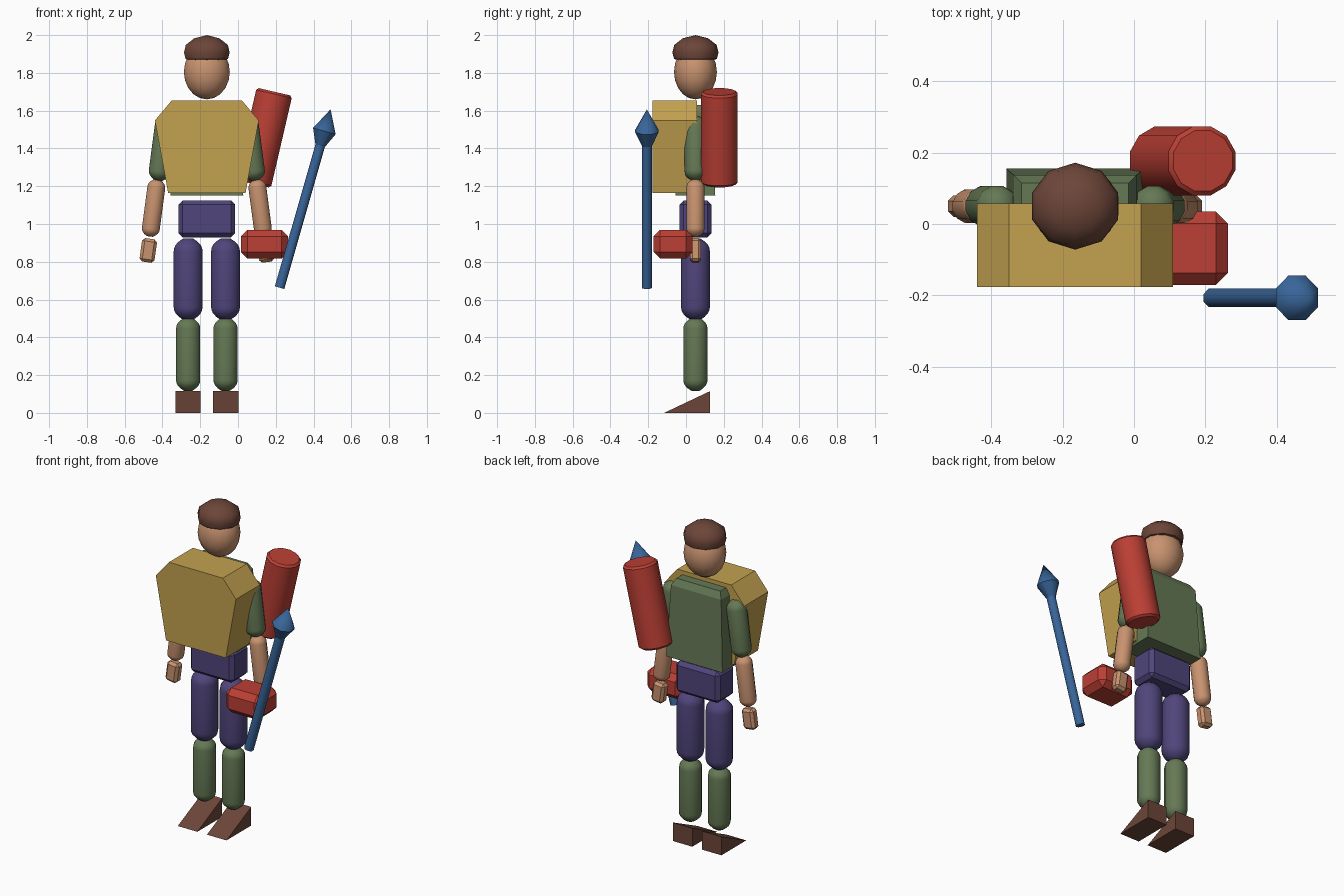
import bpy, bmesh, math
from mathutils import Matrix, Vector

if "Cube" in bpy.data.objects:
    bpy.data.objects.remove(bpy.data.objects["Cube"])

CX, CY = -0.165, 0.05   # centre line of the figure


def mat(name, rgb):
    m = bpy.data.materials.new(name)
    m.diffuse_color = (*rgb, 1)
    m.use_nodes = True
    m.node_tree.nodes["Principled BSDF"].inputs["Base Color"].default_value = m.diffuse_color
    return m


YELLOW = mat("yellow", (0.55, 0.36, 0.08))
GREEN = mat("green", (0.13, 0.19, 0.09))
PURPLE = mat("purple", (0.08, 0.06, 0.20))
SKIN = mat("skin", (0.58, 0.29, 0.16))
BROWN = mat("brown", (0.15, 0.06, 0.04))
RED = mat("red", (0.50, 0.05, 0.035))
BLUE = mat("blue", (0.04, 0.13, 0.32))


def finish(bm, name, m, smooth=None):
    bmesh.ops.recalc_face_normals(bm, faces=bm.faces)
    me = bpy.data.meshes.new(name)
    bm.to_mesh(me)
    bm.free()
    ob = bpy.data.objects.new(name, me)
    bpy.context.collection.objects.link(ob)
    me.materials.append(m)
    if smooth:
        bpy.ops.object.select_all(action='DESELECT')
        ob.select_set(True)
        bpy.context.view_layer.objects.active = ob
        bpy.ops.object.shade_smooth_by_angle(angle=math.radians(smooth))
    return ob


def loft(name, rings, m, smooth=None):
    """Skin a stack of equal-length point loops and cap both ends."""
    bm = bmesh.new()
    vs = [[bm.verts.new(p) for p in r] for r in rings]
    n = len(vs[0])
    for a, b in zip(vs, vs[1:]):
        for i in range(n):
            j = (i + 1) % n
            bm.faces.new((a[i], a[j], b[j], b[i]))
    bm.faces.new(vs[0])
    bm.faces.new(vs[-1])
    bmesh.ops.remove_doubles(bm, verts=bm.verts, dist=1e-5)
    return finish(bm, name, m, smooth)


def lathe(name, a, b, profile, m, n=12, sy=1.0, smooth=50):
    """Revolve (radius, distance from a) pairs around the line a-b."""
    a, b = Vector(a), Vector(b)
    w = (b - a).normalized()
    v = Vector((0, 1, 0))
    u = v.cross(w)
    rings = []
    for r, d in profile:
        rings.append([a + w * d + u * (r * math.cos(t)) + v * (r * sy * math.sin(t))
                      for t in (2 * math.pi * (i + 0.5) / n for i in range(n))])
    return loft(name, rings, m, smooth)


def pill(name, a, b, r, m, cap=0.85):
    """Round-ended limb reaching exactly from a to b."""
    L = (Vector(b) - Vector(a)).length
    arc = [(r * math.sin(t), cap * r * (1 - math.cos(t)))
           for t in (math.radians(k) for k in (20, 40, 60, 75, 90))]
    arc[0] = (arc[0][0], 0)
    lathe(name, a, b, arc + [(q, L - d) for q, d in reversed(arc)], m)


def box(name, c, size, bevel, m, tilt=0):
    bm = bmesh.new()
    bmesh.ops.create_cube(bm, size=1)
    bmesh.ops.scale(bm, vec=size, verts=bm.verts)
    bmesh.ops.bevel(bm, geom=bm.edges[:], offset=bevel, segments=1, affect='EDGES')
    bm.transform(Matrix.Translation(c) @ Matrix.Rotation(tilt, 4, 'Y'))
    finish(bm, name, m)


def rect(hx, hy, z):
    return [(CX + sx * hx, CY + sy * hy, z)
            for sx, sy in ((-1, -1), (1, -1), (1, 1), (-1, 1))]


# Head and hair cap
head = [(0.145 * math.sin(t) * 0.86, 0.145 * (1 - math.cos(t)))
        for t in (math.pi * i / 10 for i in range(11))]
lathe("head", (CX, CY, 1.66), (CX, CY, 1.95), head, SKIN, n=14, sy=0.91, smooth=60)
lathe("hair", (CX, CY, 1.868), (CX, CY, 2.0),
      [(0.1, 0), (0.118, 0.006), (0.127, 0.04), (0.117, 0.08), (0.07, 0.115), (0, 0.132)],
      BROWN, n=10, sy=0.96, smooth=50)

# Tapered torso and hips
loft("torso", [rect(0.193, 0.105, 1.15), rect(0.172, 0.087, 1.59), rect(0.15, 0.065, 1.63)], GREEN)
box("hips", (CX, CY, 1.027), (0.30, 0.17, 0.195), 0.022, PURPLE)

# Chest plate: six-sided outline pushed from front to back
outline = [(-0.205, 1.165), (0.205, 1.165), (0.275, 1.548), (0.185, 1.655), (-0.185, 1.655), (-0.275, 1.548)]
loft("chest_plate", [[(CX + x, y, z) for x, z in outline] for y in (-0.177, 0.057)], YELLOW)

# Limbs, one pass for each side
for s, side in ((-1, "left"), (1, "right")):
    def P(off, z):
        return (CX + s * off, CY, z)
    pill(side + "_thigh", P(0.099, 0.493), P(0.099, 0.923), 0.079, PURPLE)
    pill(side + "_shin", P(0.099, 0.117), P(0.099, 0.503), 0.066, GREEN)
    pill(side + "_upper_arm", P(0.257, 1.23), P(0.212, 1.57), 0.059, GREEN)
    pill(side + "_forearm", P(0.302, 0.934), P(0.262, 1.235), 0.049, SKIN)
    box(side + "_hand", P(0.310, 0.86), (0.08, 0.06, 0.125), 0.015, SKIN, tilt=-s * math.radians(8))
    x = CX + s * 0.1
    wedge = [(-0.116, 0), (0.127, 0), (0.127, 0.115)]
    loft(side + "_foot", [[(x + d, y, z) for y, z in wedge] for d in (-0.067, 0.067)], BROWN)

# Tilted quiver behind the shoulder
lathe("quiver", (0.08, 0.177, 1.213), (0.193, 0.177, 1.7),
      [(0.088, 0), (0.1, 0.012), (0.1, 0.488), (0.088, 0.5)], RED, n=12, smooth=40)

# Side pouch
box("pouch", (0.14, -0.068, 0.893), (0.248, 0.206, 0.152), 0.034, RED)

# Spear: shaft and pointed tip
foot, tip = (0.22, -0.207, 0.663), (0.49, -0.207, 1.607)
lathe("spear_shaft", foot, tip, [(0.028, 0), (0.028, 0.79)], BLUE, n=8)
lathe("spear_tip", foot, tip, [(0.02, 0.765), (0.067, 0.862), (0, 0.982)], BLUE, n=8, smooth=50)
